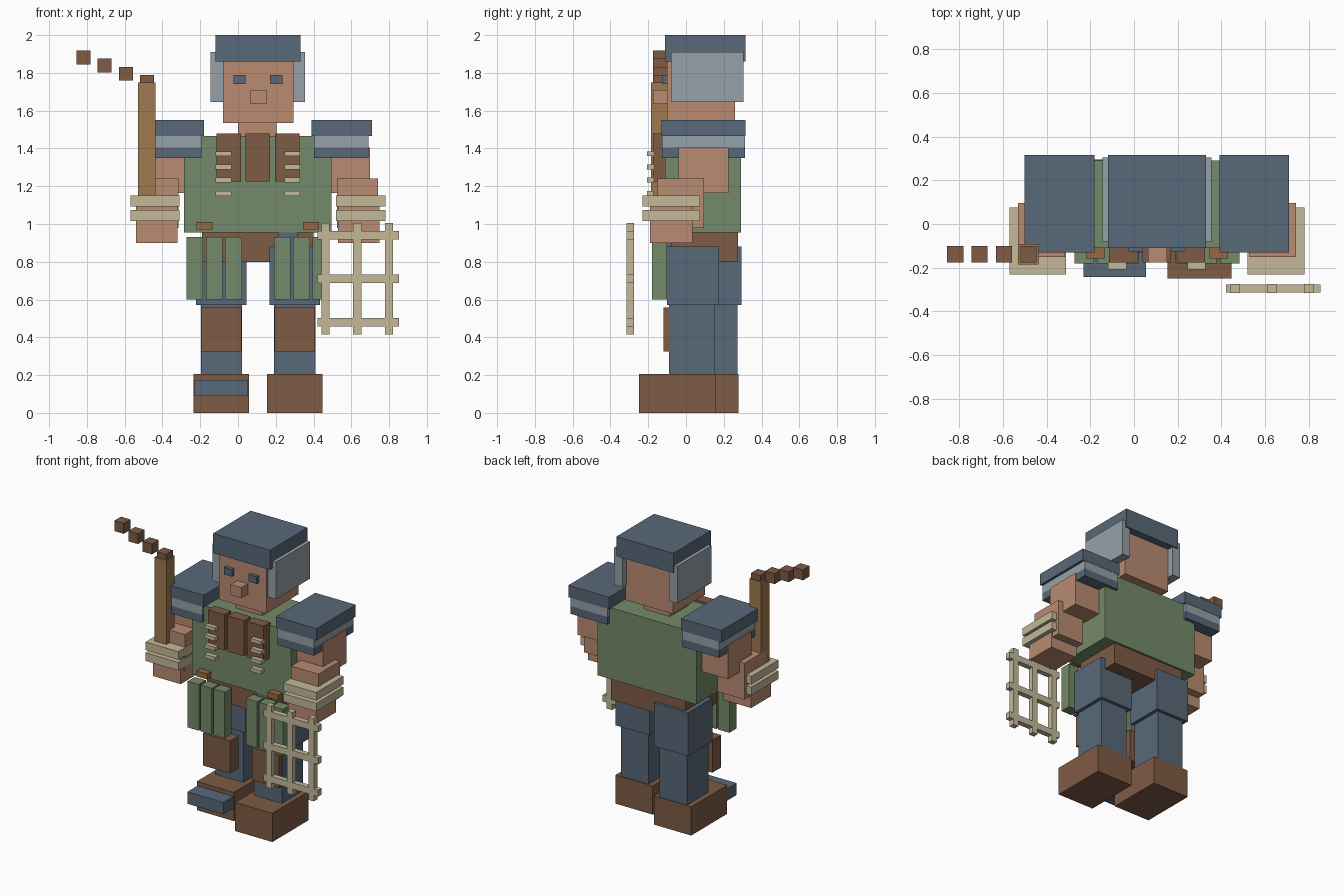
import bpy
import bmesh

cube = bpy.data.objects.get("Cube")
if cube:
    bpy.data.objects.remove(cube, do_unlink=True)


def material(name, code):
    """Flat material from a hex display colour, converted to linear."""
    rgb = [c / 255 for c in bytes.fromhex(code)]
    col = [((c + .055) / 1.055) ** 2.4 for c in rgb] + [1]
    m = bpy.data.materials.new(name)
    m.use_nodes = True
    m.diffuse_color = col
    m.node_tree.nodes["Principled BSDF"].inputs["Base Color"].default_value = col
    return m


blue = material("slate_blue", "586879")
steel = material("pale_steel", "95A1A8")
skin = material("skin", "BA8B71")
green = material("moss_green", "748A69")
brown = material("leather_brown", "7E5B44")
wood = material("wood", "9F7950")
amber = material("buckle_amber", "98683F")
cream = material("cream", "C3B999")

MID = 0.105  # centre plane of the body


def box(name, mat, x, y, z):
    """Axis-aligned box given by its (low, high) range on each axis."""
    bm = bmesh.new()
    bmesh.ops.create_cube(bm, size=1)
    ranges = (x, y, z)
    for v in bm.verts:
        v.co = [(v.co[i]) * (r[1] - r[0]) for i, r in enumerate(ranges)]
    me = bpy.data.meshes.new(name)
    bm.to_mesh(me)
    bm.free()
    me.materials.append(mat)
    ob = bpy.data.objects.new(name, me)
    ob.location = [(r[0] + r[1]) / 2 for r in ranges]
    bpy.context.collection.objects.link(ob)
    return ob


def pair(name, mat, x, y, z):
    """Left box plus its mirror across the body's centre plane."""
    box("left_" + name, mat, x, y, z)
    box("right_" + name, mat, (2 * MID - x[1], 2 * MID - x[0]), y, z)


# Head and helmet
box("head", skin, (-.08, .295), (-.1, .26), (1.535, 1.9))
box("neck", skin, (0, .205), (-.02, .18), (1.44, 1.54))
box("nose", skin, (.065, .15), (-.175, -.09), (1.635, 1.71))
pair("eye", blue, (.17, .235), (-.125, -.09), (1.74, 1.79))
box("helmet_cap", blue, (-.12, .33), (-.11, .315), (1.86, 2))
pair("helmet_cheek", steel, (.29, .355), (-.08, .305), (1.645, 1.91))

# Torso and hips
box("torso", green, (-.285, .495), (-.11, .29), (.955, 1.465))
box("hips", brown, (-.19, .40), (-.08, .275), (.8, .96))
box("belt_clasp", blue, (.215, .315), (-.105, -.07), (.87, .955))

# Chest pouches with cream pegs
box("chest_pouch_middle", brown, (.04, .17), (-.175, -.1), (1.225, 1.48))
pair("chest_pouch", brown, (.195, .325), (-.175, -.1), (1.225, 1.48))
for i in range(4):
    top = 1.385 - .07 * i
    pair(f"chest_peg_{i + 1}", cream, (.245, .328), (-.207, -.172), (top - .026, top))

# Hip pouches and buckles
for i in range(3):
    x0 = .19 + .102 * i
    pair(f"hip_pouch_{i + 1}", green, (x0, x0 + .088), (-.18, -.1), (.6, .93))
pair("belt_buckle", amber, (.345, .43), (-.157, -.1), (.97, 1.01))

# Shoulders, arms and wrist wraps
pair("shoulder_cap", blue, (.39, .71), (-.13, .315), (1.465, 1.55))
pair("shoulder_band", steel, (.403, .692), (-.128, .313), (1.405, 1.465))
pair("shoulder_rim", blue, (.403, .692), (-.128, .313), (1.35, 1.405))
pair("upper_arm", skin, (.46, .7), (-.04, .225), (1.165, 1.405))
pair("forearm", skin, (.525, .74), (-.15, .095), (.98, 1.24))
pair("hand", skin, (.53, .75), (-.19, .035), (.9, 1.13))
for i, z in enumerate((1.015, 1.092)):
    pair(f"wrist_wrap_{i + 1}", cream, (.52, .78), (-.23, .075), (z, z + .058))

# Legs: the right one is set further back
for side, centre, back in (("left", .3, 0), ("right", -.088, .12)):
    def span(half):
        return (centre - half, centre + half)
    box(side + "_thigh", blue, span(.134), (-.1 + back, .175 + back), (.57, .88))
    box(side + "_shin", blue, span(.109), (-.09 + back, .152 + back), (.2, .58))
    box(side + "_boot", brown, span(.147), (-.25 + back, .157 + back), (0, .205))
    box(side + "_shin_guard", brown, span(.107), (-.118, -.02), (.325, .557))
    box(side + "_toe_guard", blue, span(.142), (-.243, -.1), (.09, .175))

# Flail: handle and stepped chain
box("flail_handle", wood, (-.53, -.437), (-.185, -.092), (1, 1.75))
for i in range(4):
    x, z = -.482 - .112 * i, 1.752 + .0435 * i
    box(f"flail_link_{i + 1}", brown, (x - .037, x + .037), (-.175, -.1), (z - .037, z + .037))

# Net held on the left side
for i in range(3):
    x, z = .442 + .1675 * i, .457 + .23 * i
    box(f"net_upright_{i + 1}", cream, (x, x + .043), (-.315, -.275), (.415, 1.005))
    box(f"net_crossbar_{i + 1}", cream, (.42, .853), (-.314, -.276), (z, z + .046))
